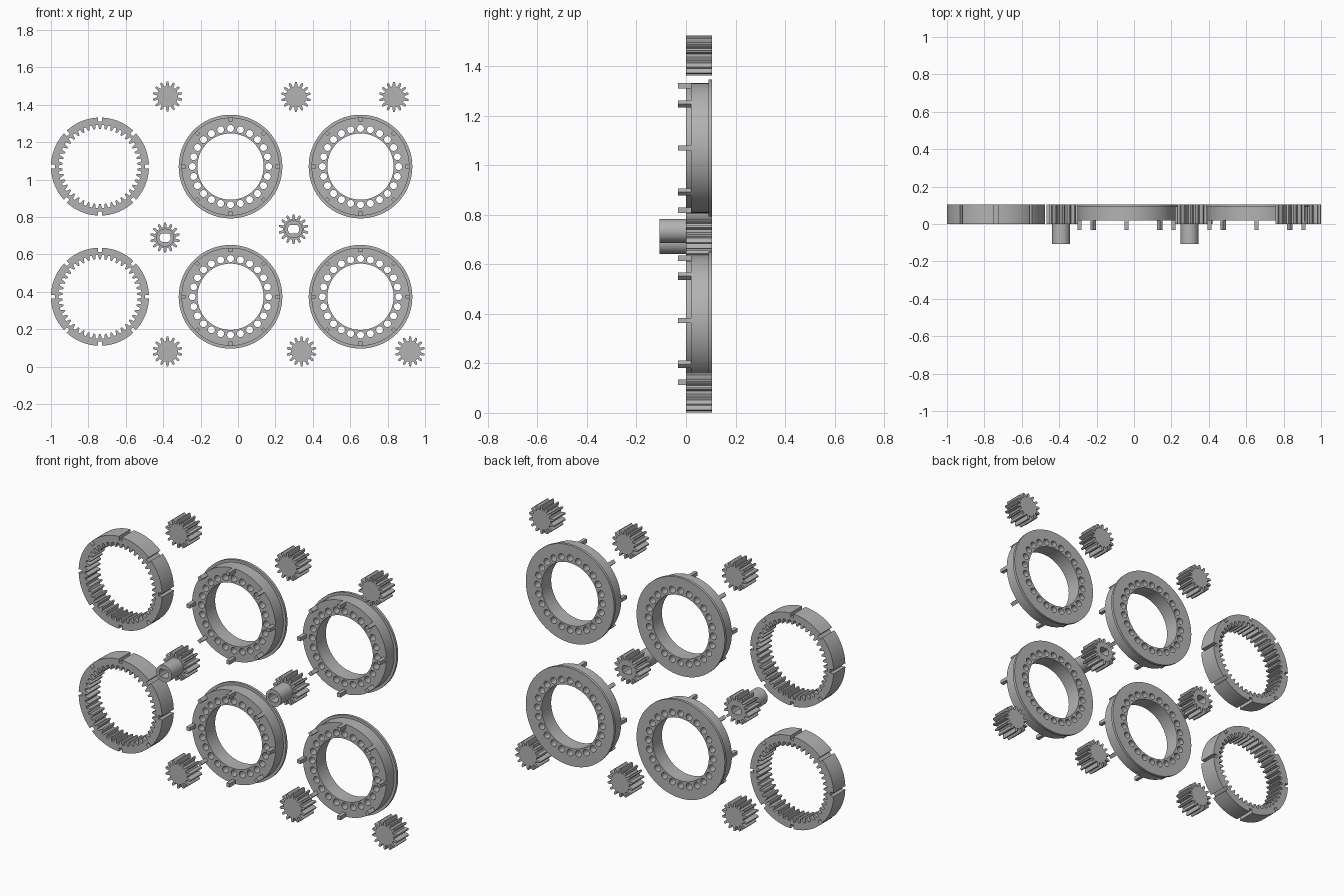
import bpy, bmesh
from math import sin, cos, pi, sqrt, radians
from mathutils import Vector

if "Cube" in bpy.data.objects:
    bpy.data.objects.remove(bpy.data.objects["Cube"])

grey = bpy.data.materials.new("plain grey")
grey.use_nodes = True
COLOUR = (0.45, 0.45, 0.45, 1)
grey.diffuse_color = COLOUR
grey.node_tree.nodes["Principled BSDF"].inputs["Base Color"].default_value = COLOUR

DEPTH = 0.105          # gear thickness
MODULE = 0.01          # tooth size
SLOTS = 8              # pins and matching slots
SLOT_IN, SLOT_OUT, SLOT_HALF = 0.24, 0.262, 0.01


def polar(r, a):
    return (r * cos(a), r * sin(a))


def circle(r, n=96, cx=0, cz=0):
    return [(cx + r * cos(2 * pi * i / n), cz + r * sin(2 * pi * i / n)) for i in range(n)]


def teeth(count, profile, phase=pi / 2):
    """Outline of a toothed wheel; profile pairs radius with half width in pitches."""
    step = 2 * pi / count
    pts = []
    for i in range(count):
        mid = phase + i * step
        pts += [polar(r, mid - w * step) for r, w in profile]
        pts += [polar(r, mid + w * step) for r, w in reversed(profile)]
    return pts


def slotted_rim():
    """Circle with square notches cut inwards."""
    pts = []
    half = SLOT_HALF / SLOT_OUT
    for k in range(SLOTS):
        a = k * 2 * pi / SLOTS
        d, t = Vector((cos(a), sin(a))), Vector((-sin(a), cos(a)))
        pts += [tuple(d * SLOT_IN - t * SLOT_HALF), tuple(d * SLOT_IN + t * SLOT_HALF)]
        span = 2 * pi / SLOTS - 2 * half
        pts += [polar(SLOT_OUT, a + half + span * j / 12) for j in range(13)]
    return pts


def flatted_bore(r, flat):
    """Round hole with flats above and below."""
    return [(x, max(-flat, min(flat, z))) for x, z in circle(r, 32)]


def pin_outline(k):
    a = k * 2 * pi / SLOTS
    d, t = Vector((cos(a), sin(a))), Vector((-sin(a), cos(a)))
    return [tuple(d * r + t * s) for r, s in ((SLOT_IN, -SLOT_HALF), (SLOT_OUT, -SLOT_HALF),
                                              (SLOT_OUT, SLOT_HALF), (SLOT_IN, SLOT_HALF))]


def make_mesh(name, sections):
    """Each section is (outlines, front y, back y): outline first, then holes."""
    whole = bpy.data.meshes.new(name)
    total = bmesh.new()
    for outlines, y0, y1 in sections:
        bm = bmesh.new()
        edges = []
        for pts in outlines:
            vs = [bm.verts.new((x, y0, z)) for x, z in pts]
            edges += [bm.edges.new((v, vs[i - 1])) for i, v in enumerate(vs)]
        bmesh.ops.triangle_fill(bm, use_beauty=True, edges=edges, normal=(0, -1, 0))
        ext = bmesh.ops.extrude_face_region(bm, geom=bm.faces[:], use_keep_orig=True)
        moved = [g for g in ext["geom"] if isinstance(g, bmesh.types.BMVert)]
        bmesh.ops.translate(bm, verts=moved, vec=(0, y1 - y0, 0))
        bmesh.ops.recalc_face_normals(bm, faces=bm.faces[:])
        part = bpy.data.meshes.new("part")
        bm.to_mesh(part)
        bm.free()
        total.from_mesh(part)
        bpy.data.meshes.remove(part)
    total.to_mesh(whole)
    total.free()
    whole.materials.append(grey)
    whole.shade_smooth()
    whole.set_sharp_from_angle(angle=radians(30))
    return whole


def place(name, mesh, spots):
    for i, (x, z) in enumerate(spots):
        ob = bpy.data.objects.new(f"{name}_{i + 1}", mesh)
        ob.location = (x, 0, z)
        bpy.context.collection.objects.link(ob)


# Small gears with solid centres
PITCH = 14 * MODULE / 2
gear_teeth = teeth(14, [(PITCH - 1.4 * MODULE, 0.27), (PITCH - 0.5 * MODULE, 0.25),
                        (PITCH + 0.3 * MODULE, 0.2), (PITCH + MODULE, 0.11)])
planet = make_mesh("planet_gear", [([gear_teeth], 0, DEPTH)])
place("planet_gear", planet, [(-0.377, 1.445), (0.31, 1.443), (0.834, 1.443),
                              (-0.377, 0.082), (0.34, 0.082), (0.92, 0.082)])

# Drive gears with a long hub and a flatted bore
bore = flatted_bore(0.03, 0.022)
sun = make_mesh("drive_gear", [([gear_teeth, bore], 0, DEPTH),
                               ([circle(0.048, 48), bore], -0.107, 0)])
place("drive_gear", sun, [(-0.39, 0.69), (0.297, 0.735)])

# Internal ring gears with slots round the rim
RING = 42 * MODULE / 2
ring_teeth = teeth(42, [(RING + 1.3 * MODULE, 0.32), (RING, 0.23), (RING - MODULE, 0.13)])
ring = make_mesh("ring_gear", [([slotted_rim(), ring_teeth], 0, DEPTH)])
place("ring_gear", ring, [(-0.738, 1.07), (-0.738, 0.374)])

# Carrier rings: drilled body, back flange and front pins
bores = [circle(0.177)] + [circle(0.0185, 20, *polar(0.204, k * pi / 12)) for k in range(24)]
carrier = make_mesh("carrier_ring",
                    [([circle(SLOT_OUT)] + bores, 0.02, 0.09),
                     ([circle(0.277)] + bores, 0.09, DEPTH)]
                    + [([pin_outline(k)], -0.032, 0.02) for k in range(SLOTS)])
place("carrier_ring", carrier, [(x, z) for x in (-0.04, 0.655) for z in (0.374, 1.07)])
